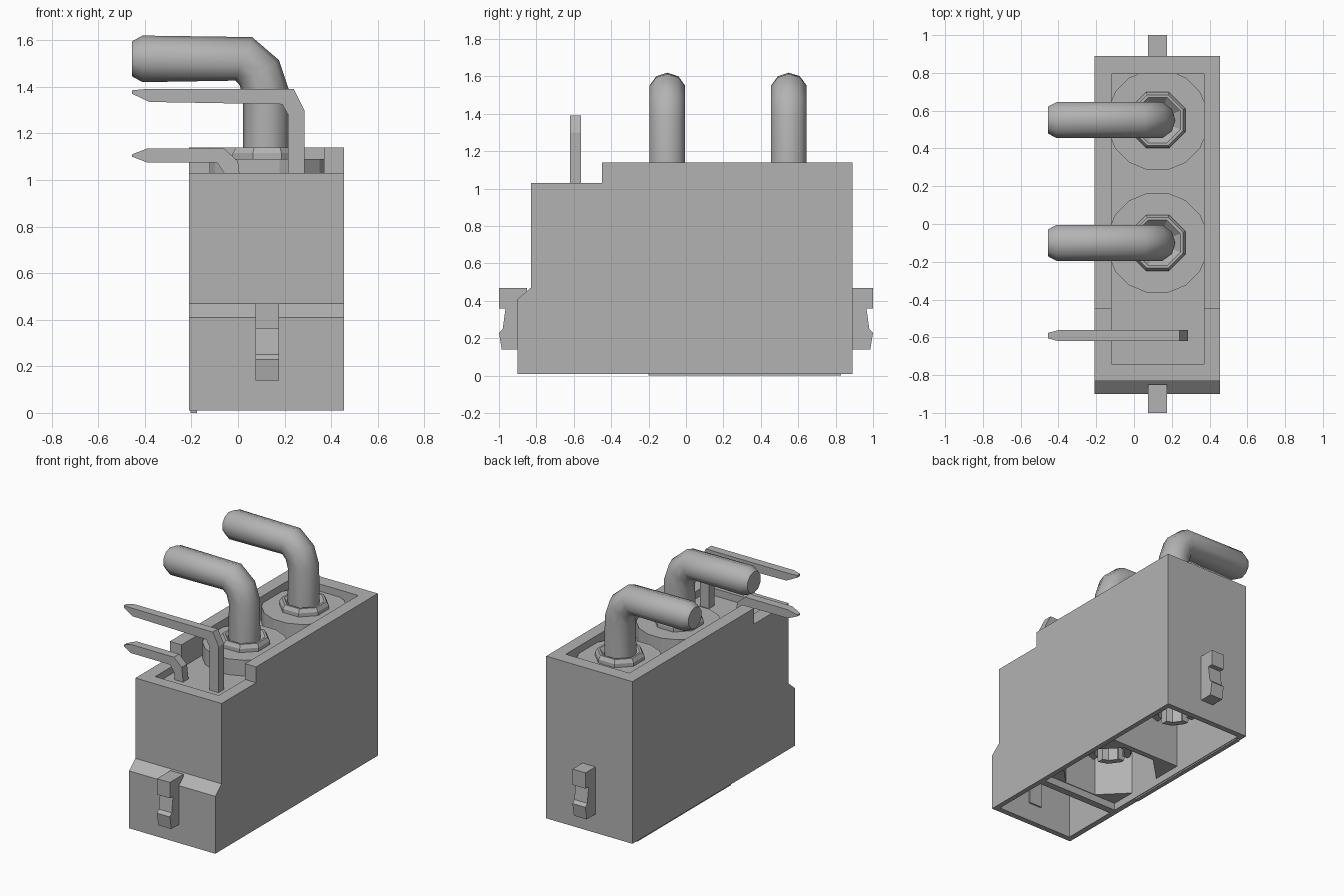
import bpy, bmesh, math
from mathutils import Matrix, Vector

cube = bpy.data.objects.get("Cube")
if cube:
    bpy.data.objects.remove(cube, do_unlink=True)

gray = bpy.data.materials.new("plain gray")
gray.use_nodes = True
gray.diffuse_color = (0.45, 0.45, 0.45, 1)
gray.node_tree.nodes["Principled BSDF"].inputs["Base Color"].default_value = gray.diffuse_color

MID_X = 0.125
POWER_Y = (-0.1, 0.55)


def finish(name, bm):
    bmesh.ops.remove_doubles(bm, verts=bm.verts, dist=1e-5)
    bmesh.ops.recalc_face_normals(bm, faces=bm.faces)
    mesh = bpy.data.meshes.new(name)
    bm.to_mesh(mesh)
    bm.free()
    mesh.materials.append(gray)
    ob = bpy.data.objects.new(name, mesh)
    bpy.context.collection.objects.link(ob)
    return ob


def prism(name, points, axis, start, end):
    """Extrude a closed outline along x, y or z."""
    def place(p, d):
        v = list(p)
        v.insert("xyz".index(axis), d)
        return v
    bm = bmesh.new()
    face = bm.faces.new([bm.verts.new(place(p, start)) for p in points])
    geom = bmesh.ops.extrude_face_region(bm, geom=[face])["geom"]
    shift = Vector(place((0, 0), end - start))
    bmesh.ops.translate(bm, vec=shift, verts=[g for g in geom if isinstance(g, bmesh.types.BMVert)])
    return finish(name, bm)


def box(name, x0, x1, y0, y1, z0, z1):
    return prism(name, [(x0, y0), (x1, y0), (x1, y1), (x0, y1)], "z", z0, z1)


def ngon(radius, cx, cy, sides=8):
    return [(cx + radius * math.cos(math.tau * (i + 0.5) / sides),
             cy + radius * math.sin(math.tau * (i + 0.5) / sides)) for i in range(sides)]


def lathe(name, profile, cx, cy, sides):
    bm = bmesh.new()
    vs = [bm.verts.new((r, 0, z)) for r, z in profile]
    edges = [bm.edges.new((vs[i], vs[(i + 1) % len(vs)])) for i in range(len(vs))]
    bmesh.ops.spin(bm, geom=vs + edges, cent=(0, 0, 0), axis=(0, 0, 1), angle=math.tau, steps=sides)
    bmesh.ops.transform(bm, matrix=Matrix.Translation((cx, cy, 0)) @ Matrix.Rotation(math.pi / sides, 4, "Z"),
                        verts=bm.verts)
    return finish(name, bm)


def select(ob):
    bpy.ops.object.select_all(action="DESELECT")
    ob.select_set(True)
    bpy.context.view_layer.objects.active = ob


def cut(ob, cutters):
    for cutter in cutters:
        mod = ob.modifiers.new("cut", "BOOLEAN")
        mod.operation = "DIFFERENCE"
        mod.solver = "EXACT"
        mod.object = cutter
        select(ob)
        bpy.ops.object.modifier_apply(modifier=mod.name)
        bpy.data.objects.remove(cutter, do_unlink=True)


# Housing with a lowered front shoulder and a sloped front step
housing = prism("housing", [(-0.9, 0.01), (0.89, 0.01), (0.89, 1.14), (-0.45, 1.14), (-0.45, 1.03),
                            (-0.83, 1.03), (-0.83, 0.47), (-0.9, 0.41)], "x", -0.21, 0.455)
apothem = 0.295
cut(housing, [
    box("top_recess", -0.12, 0.37, -0.74, 0.795, 0.98, 1.3),
    box("mouth", -0.17, 0.42, -0.4, 0.85, -0.1, 0.06),
    prism("octagon_well", ngon(apothem / math.cos(math.pi / 8), MID_X, POWER_Y[0]), "z", -0.1, 0.85),
    box("square_well", -0.17, 0.42, 0.235, 0.85, -0.1, 0.85),
    box("signal_well", -0.17, 0.42, -0.86, -0.45, -0.1, 0.35),
    box("signal_well_upper", -0.17, 0.42, -0.79, -0.45, 0.3, 0.85),
])

# Thin mark on the bottom rim
box("bottom_rim_mark", -0.205, -0.175, -0.2, 0.83, 0.0, 0.012)

# Latch tabs at both ends
for name, s in (("front_latch", -1), ("back_latch", 1)):
    outline = [(0.85, 0.47), (1.0, 0.47), (1.0, 0.36), (0.965, 0.36), (0.98, 0.25),
               (1.0, 0.23), (0.985, 0.14), (0.85, 0.14)]
    prism(name, [(s * y, z) for y, z in outline], "x", 0.075, 0.175)

# Power contacts: plateau, collar, bent pin and slotted socket
for label, y in zip(("front", "back"), POWER_Y):
    lathe(label + "_plateau", [(0.05, 0.9), (0.27, 0.9), (0.27, 1.09), (0.05, 1.09)], MID_X, y, 16)
    lathe(label + "_collar", [(0.05, 1.0), (0.16, 1.0), (0.16, 1.115), (0.145, 1.14),
                              (0.13, 1.14), (0.09, 1.1), (0.05, 1.1)], MID_X, y, 8)

    curve = bpy.data.curves.new(label + "_power_pin", "CURVE")
    curve.dimensions = "3D"
    curve.bevel_depth = 0.1
    curve.bevel_resolution = 3
    curve.use_fill_caps = True
    path = [(0.12, 1.0, 1), (0.12, 1.37, 1), (0.092, 1.46, 1), (0.025, 1.52, 1),
            (-0.41, 1.52, 1), (-0.455, 1.52, 0.75)]
    spline = curve.splines.new("POLY")
    spline.points.add(len(path) - 1)
    for point, (x, z, r) in zip(spline.points, path):
        point.co = (x, y, z, 1)
        point.radius = r
    curve.materials.append(gray)
    pin = bpy.data.objects.new(label + "_power_pin", curve)
    bpy.context.collection.objects.link(pin)
    select(pin)
    bpy.ops.object.convert(target="MESH")
    bpy.ops.object.shade_smooth_by_angle(angle=math.radians(40))

    socket = lathe(label + "_socket", [(0.1, 0.2), (0.145, 0.2), (0.165, 0.26), (0.165, 0.87), (0.1, 0.87)],
                   MID_X, y, 10)
    cut(socket, [box("slot_x", MID_X - 0.3, MID_X + 0.3, y - 0.02, y + 0.02, 0.1, 0.45),
                 box("slot_y", MID_X - 0.02, MID_X + 0.02, y - 0.3, y + 0.3, 0.1, 0.45)])

# Flat bent signal pins with pointed tips
upper = [(-0.455, 1.385), (-0.4, 1.39), (0.24, 1.39), (0.285, 1.3), (0.285, 0.95),
         (0.215, 0.95), (0.215, 1.28), (0.19, 1.325), (-0.38, 1.335), (-0.455, 1.37)]
lower = [(-0.455, 1.11), (-0.39, 1.135), (-0.06, 1.135), (0.0, 1.08), (0.015, 0.95),
         (-0.05, 0.95), (-0.06, 1.03), (-0.09, 1.075), (-0.39, 1.075), (-0.455, 1.1)]
for name, outline in (("upper_signal_pin", upper), ("lower_signal_pin", lower)):
    pin = prism(name, outline, "y", -0.62, -0.562)
    for v in pin.data.vertices:
        if v.co.x < -0.42:
            v.co.y = -0.591 + (v.co.y + 0.591) * 0.5
